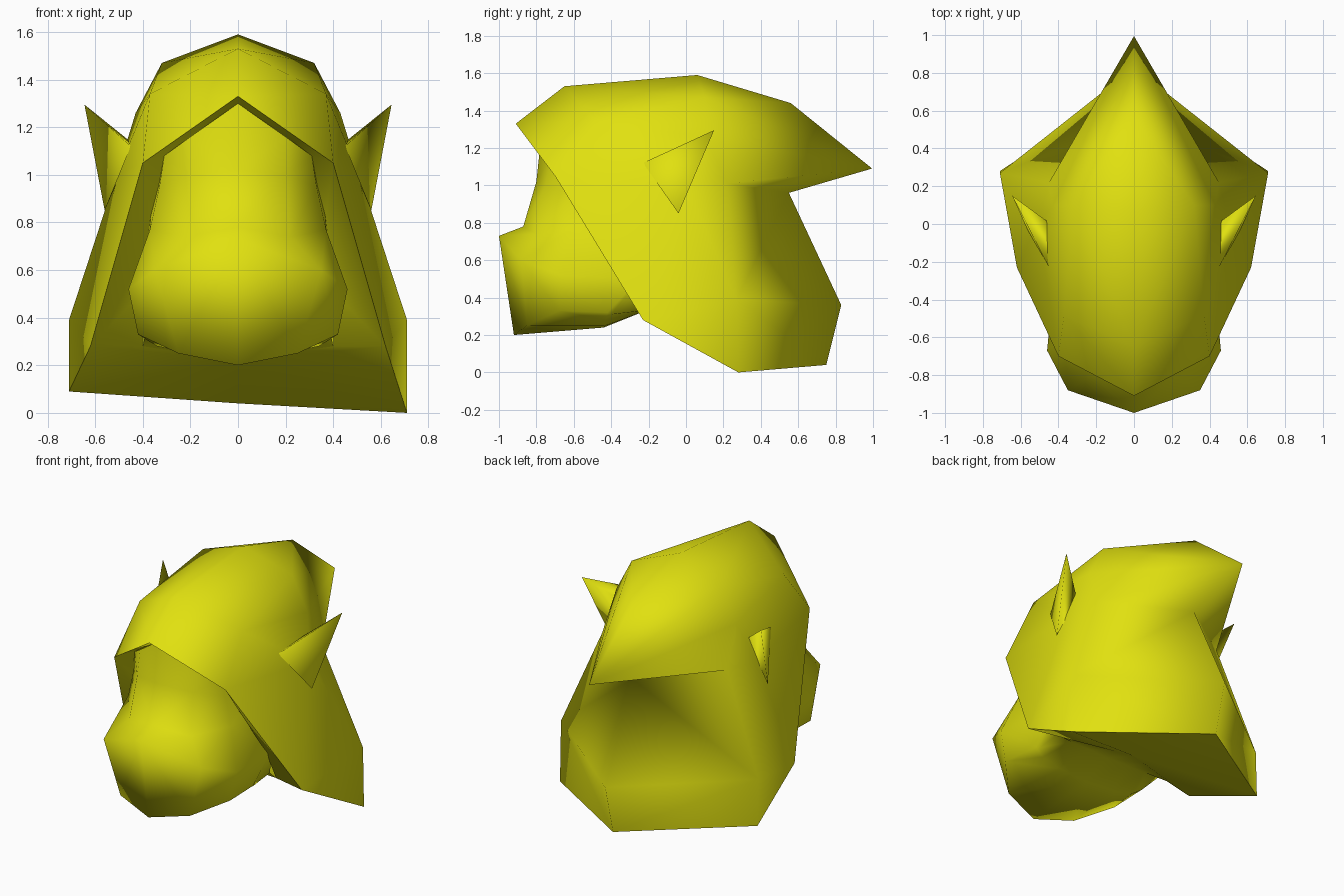
import bpy, bmesh, math

yellow = bpy.data.materials.new("yellow")
yellow.diffuse_color = (0.75, 0.75, 0.005, 1)


def raise_left_hem(bm):
    """The left hem corner sits a little higher than the right one."""
    for v in bm.verts:
        if v.co.x < -.6 and v.co.z < .05:
            v.co.z = .09


def mirrored(name, verts, faces):
    """Smooth mesh from a right half (x >= 0), mirrored to the left and welded."""
    bm = bmesh.new()
    for s in (1, -1):
        vs = [bm.verts.new((s * x, y, z)) for x, y, z in verts]
        for f in faces:
            bm.faces.new([vs[i] for i in (f if s == 1 else f[::-1])])
    bmesh.ops.remove_doubles(bm, verts=bm.verts, dist=0.0005)
    raise_left_hem(bm)
    bmesh.ops.triangulate(bm, faces=bm.faces)
    for f in bm.faces:
        f.smooth = True
    bm.normal_update()
    me = bpy.data.meshes.new(name)
    bm.to_mesh(me)
    bm.free()
    me.materials.append(yellow)
    ob = bpy.data.objects.new(name, me)
    bpy.context.collection.objects.link(ob)
    return ob


# Hood: slanted front rim and a pointed tail at the back
hood = [
    (0, -.91, 1.33), (.4, -.7, 1.05), (.62, -.23, .28), (.71, .28, 0),      # 0-3 rim
    (0, -.65, 1.53), (.37, -.48, 1.34),                                     # 4-5 brow
    (0, .06, 1.59), (.32, .1, 1.47), (.43, .1, 1.26), (.51, 0, 1.0),        # 6-9 crown
    (.71, .27, .39),                                                        # 10 shoulder
    (0, .56, 1.44), (.45, .22, 1.01), (0, .995, 1.09),                      # 11-13 tail
    (0, .55, .96), (0, .83, .36), (0, .75, .04),                            # 14-16 nape
]
hood_faces = [
    (0, 1, 5), (0, 5, 4), (4, 5, 7), (4, 7, 6), (5, 8, 7), (5, 9, 8), (1, 9, 5),
    (1, 2, 9), (2, 10, 9), (2, 3, 10), (6, 7, 11), (7, 13, 11), (7, 8, 13),
    (8, 12, 13), (8, 9, 12), (13, 12, 14), (12, 9, 10), (12, 10, 15, 14),
    (10, 3, 16, 15),
]
mirrored("hood", hood, hood_faces)

# Throat: inward surface from the rim and hem to the face
throat = [
    (0, -.91, 1.33), (.4, -.7, 1.05), (.62, -.23, .28), (.71, .28, 0), (0, .75, .04),
    (0, -.77, 1.30), (.31, -.62, 1.08), (.36, -.46, .77), (.41, -.3, .5),
    (.4, -.18, .28), (0, 0, .22),
]
throat_faces = [
    (0, 5, 6, 1), (1, 6, 7), (1, 7, 8), (1, 8, 2), (2, 8, 9), (2, 9, 10),
    (2, 10, 3), (3, 10, 4),
]
mirrored("throat", throat, throat_faces)

# Face: rings from forehead down over the muzzle and under the chin
rings = [
    [(0, -.77, 1.30), (.2, -.72, 1.16), (.31, -.62, 1.08), (.34, -.3, 1.05)],
    [(0, -.8, 1.02), (.2, -.75, 1.0), (.33, -.6, .95), (.36, -.3, .95)],
    [(0, -.87, .78), (.22, -.8, .74), (.37, -.6, .77), (.38, -.25, .75)],
    [(0, -1, .73), (.35, -.88, .6), (.46, -.67, .52), (.42, -.25, .5)],
    [(0, -.92, .2), (.25, -.85, .25), (.42, -.68, .33), (.4, -.42, .32)],
    [(0, -.44, .24), (.2, -.43, .25), (.34, -.43, .28), (.39, -.4, .31)],
    [(0, -.25, .32), (.15, -.24, .32), (.28, -.24, .32), (.39, -.23, .33)],
    [(0, 0, .22), (.12, -.054, .238), (.26, -.117, .259), (.4, -.18, .28)],
]
face_faces = [(4 * r + c, 4 * r + 4 + c, 4 * r + 5 + c, 4 * r + 1 + c)
              for r in range(len(rings) - 1) for c in range(3)]
# Jaw corner behind the cheek
face_faces.append((15, 19, 23, 27))
mirrored("face", [p for r in rings for p in r], face_faces)

# Ears: three-sided spikes on the sides of the hood
mirrored("ears",
         [(.45, -.23, 1.12), (.56, -.04, .85), (.44, 0, 1.13), (.645, .15, 1.295)],
         [(0, 1, 3), (1, 2, 3), (2, 0, 3)])
